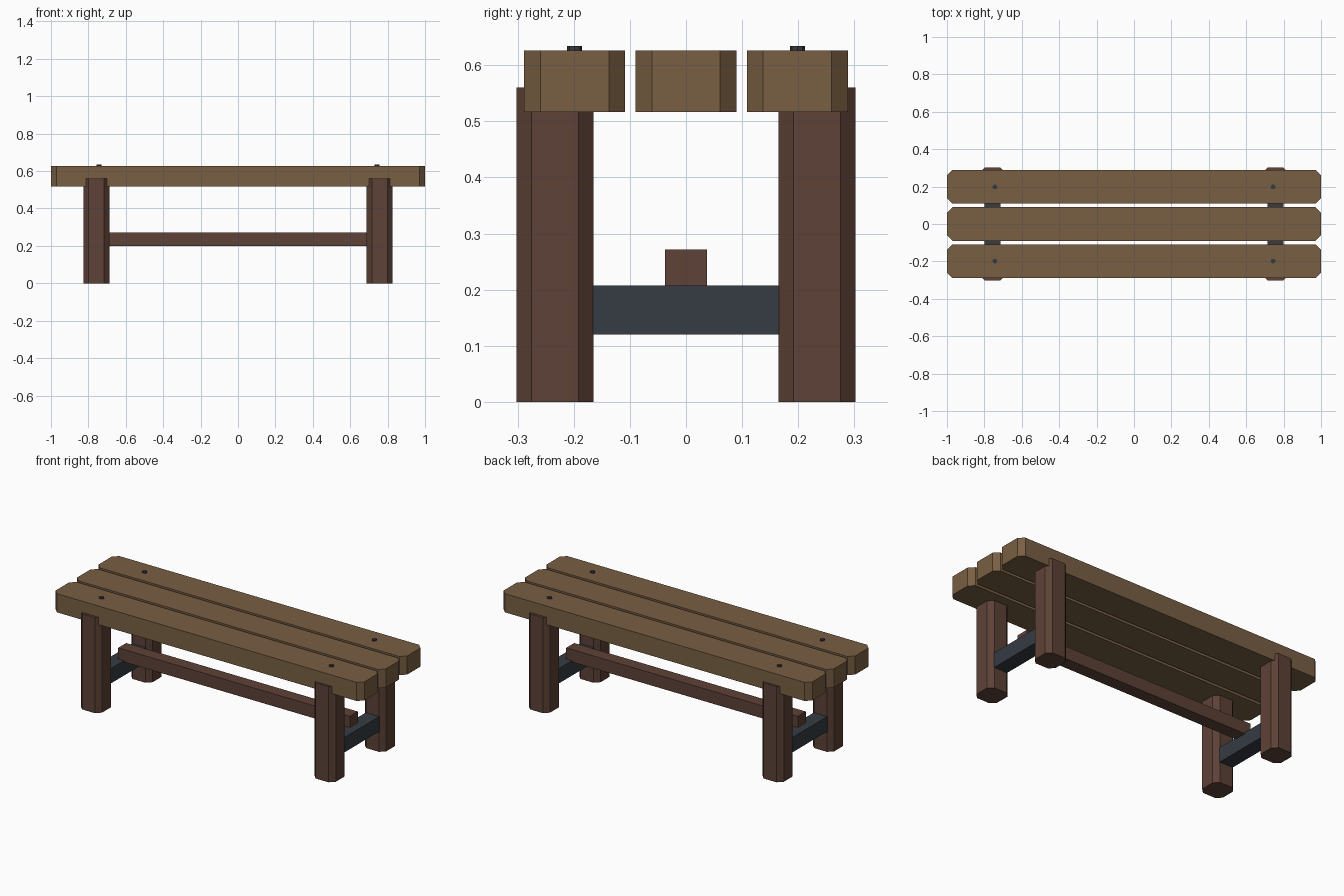
import bpy, bmesh

if "Cube" in bpy.data.objects:
    bpy.data.objects.remove(bpy.data.objects["Cube"])


def material(name, rgb):
    m = bpy.data.materials.new(name)
    m.diffuse_color = (*rgb, 1)
    m.use_nodes = True
    m.node_tree.nodes["Principled BSDF"].inputs["Base Color"].default_value = m.diffuse_color
    return m


SEAT_WOOD = material("seat_wood", (0.19, 0.115, 0.056))
LEG_WOOD = material("leg_wood", (0.11, 0.054, 0.038))
METAL = material("metal", (0.036, 0.045, 0.056))


def finish(name, bm, mat, location):
    mesh = bpy.data.meshes.new(name)
    bm.to_mesh(mesh)
    bm.free()
    mesh.materials.append(mat)
    obj = bpy.data.objects.new(name, mesh)
    obj.location = location
    bpy.context.collection.objects.link(obj)
    return obj


def beam(name, center, size, mat, chamfer=0):
    """Box whose vertical edges may be chamfered."""
    bm = bmesh.new()
    bmesh.ops.create_cube(bm, size=1)
    bmesh.ops.scale(bm, vec=size, verts=bm.verts)
    if chamfer:
        upright = [e for e in bm.edges
                   if abs(e.verts[0].co.z - e.verts[1].co.z) > 1e-4]
        bmesh.ops.bevel(bm, geom=upright, offset=chamfer,
                        segments=1, affect='EDGES')
    return finish(name, bm, mat, center)


def bolt(name, center):
    bm = bmesh.new()
    bmesh.ops.create_cone(bm, cap_ends=True, segments=8, radius1=0.0135,
                          radius2=0.0135, depth=0.02)
    return finish(name, bm, METAL, center)


# Three seat slats with clipped corners
for label, y in (("front", -0.1985), ("middle", 0), ("back", 0.1985)):
    beam(f"{label}_seat_slat", (0, y, 0.5715), (2, 0.18, 0.109), SEAT_WOOD, 0.029)

for side, sx in (("left", -1), ("right", 1)):
    # Chamfered legs and bolt heads
    for end, sy in (("front", -1), ("back", 1)):
        beam(f"{end}_{side}_leg", (sx * 0.757, sy * 0.2335, 0.28),
             (0.138, 0.138, 0.56), LEG_WOOD, 0.0275)
        bolt(f"{end}_{side}_bolt", (sx * 0.744, sy * 0.1985, 0.624))
    # Metal cross bar between the legs
    beam(f"{side}_cross_bar", (sx * 0.756, 0, 0.1635), (0.087, 0.34, 0.087), METAL)

# Long stretcher resting on the cross bars
beam("stretcher", (0, 0, 0.2355), (1.5, 0.074, 0.073), LEG_WOOD)
